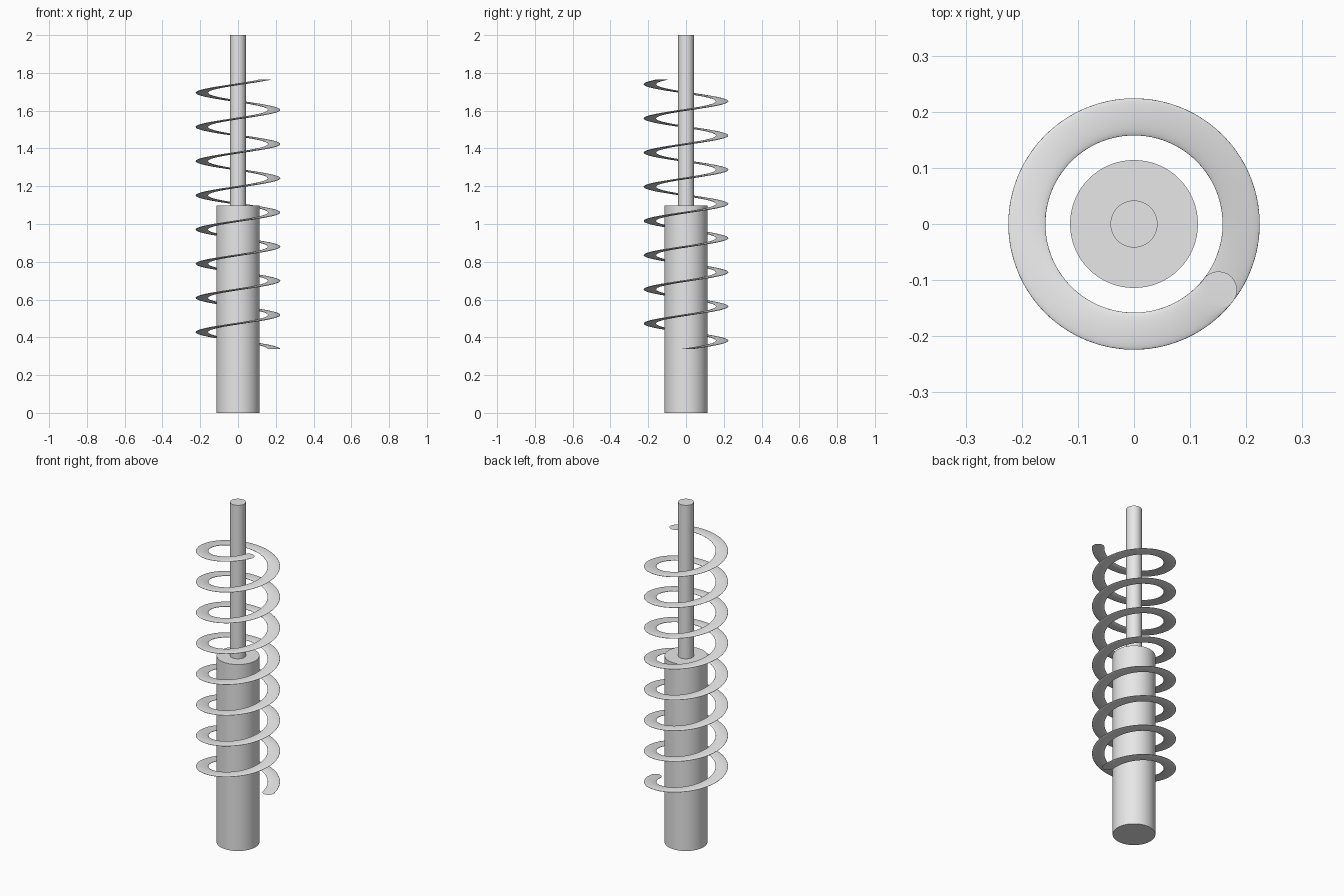
import bpy
import bmesh
from math import radians
from mathutils import Matrix, Vector

if "Cube" in bpy.data.objects:
    bpy.data.objects.remove(bpy.data.objects["Cube"], do_unlink=True)

grey = bpy.data.materials.new("light grey metal")
grey.use_nodes = True
colour = (0.8, 0.8, 0.8, 1)
grey.diffuse_color = colour
grey.node_tree.nodes["Principled BSDF"].inputs["Base Color"].default_value = colour


def finish(obj, angle=30):
    obj.data.materials.append(grey)
    bpy.ops.object.select_all(action="DESELECT")
    obj.select_set(True)
    bpy.context.view_layer.objects.active = obj
    bpy.ops.object.shade_smooth_by_angle(angle=radians(angle))


def cylinder(name, radius, bottom, top):
    bpy.ops.mesh.primitive_cylinder_add(
        vertices=64, radius=radius, depth=top - bottom,
        location=(0, 0, (bottom + top) / 2))
    obj = bpy.context.object
    obj.name = name
    finish(obj)


def spring(name, radius, wire, pitch, start_z, start_deg, end_deg, steps, sides=32):
    """Sweep a horizontal disc up a helix, giving a thin lens-shaped coil."""
    bm = bmesh.new()
    disc = [Matrix.Rotation(radians(360 * i / sides), 3, "Z") @ Vector((wire, 0, 0))
            + Vector((radius, 0, 0)) for i in range(sides)]
    rings = []
    for s in range(steps + 1):
        turn = (end_deg - start_deg) * s / steps
        rot = Matrix.Rotation(radians(start_deg + turn), 3, "Z")
        lift = Vector((0, 0, start_z + pitch * turn / 360))
        rings.append([bm.verts.new(rot @ p + lift) for p in disc])
    for low, high in zip(rings, rings[1:]):
        for i in range(sides):
            j = (i + 1) % sides
            bm.faces.new((low[i], low[j], high[j], high[i]))
    # Flat end caps
    bm.faces.new(reversed(rings[0]))
    bm.faces.new(rings[-1])
    mesh = bpy.data.meshes.new(name)
    bm.to_mesh(mesh)
    bm.free()
    obj = bpy.data.objects.new(name, mesh)
    bpy.context.collection.objects.link(obj)
    finish(obj)


# Damper body, piston rod and coil spring
cylinder("damper_body", 0.114, 0, 1.097)
cylinder("piston_rod", 0.042, 1.05, 2)
spring("coil_spring", radius=0.191, wire=0.033, pitch=0.181, start_z=0.339,
       start_deg=3.5, end_deg=7 * 360 + 322, steps=500)
